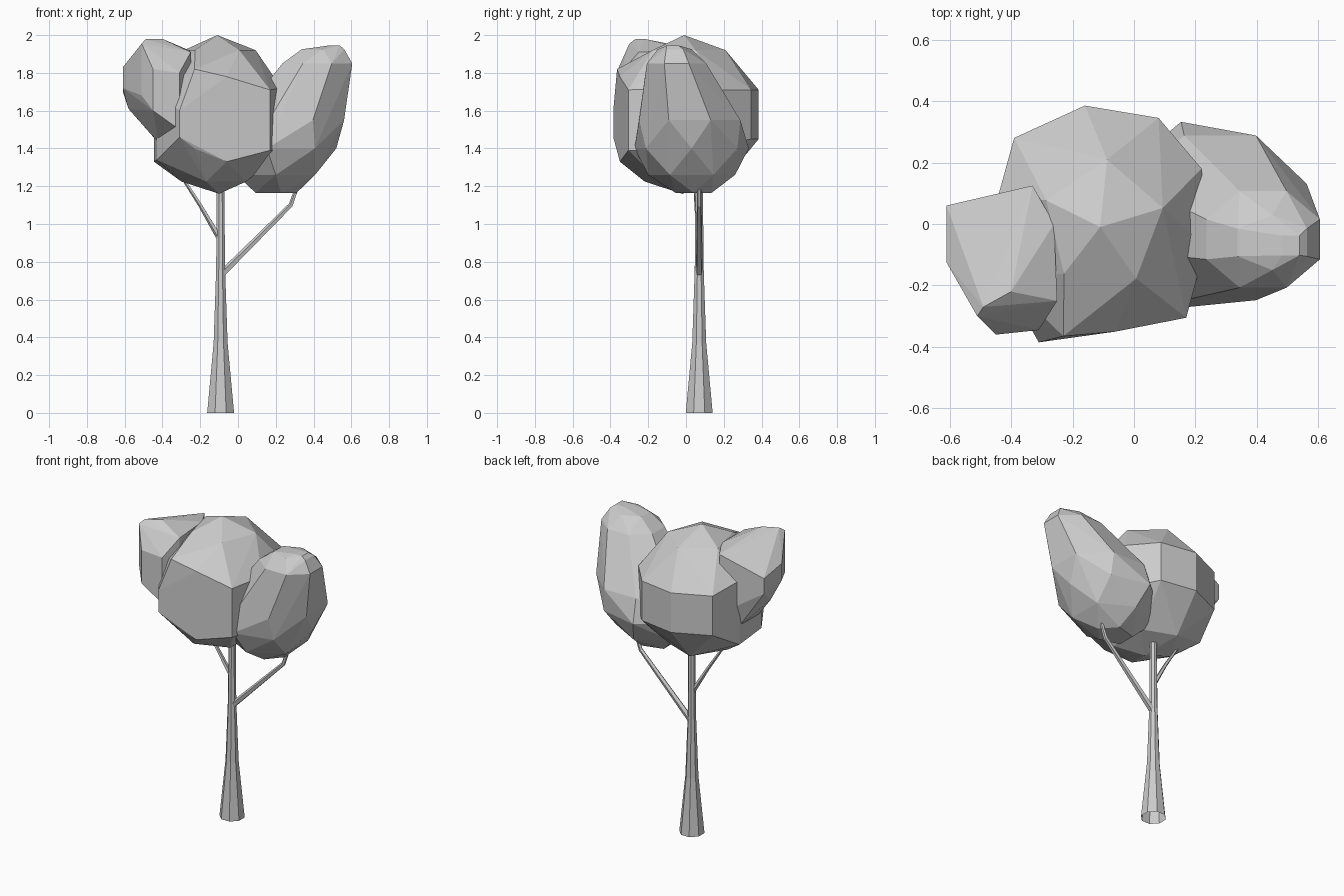
import bpy, bmesh
from math import sin, cos, tau
from mathutils import Vector

if "Cube" in bpy.data.objects:
    bpy.data.objects.remove(bpy.data.objects["Cube"])


def make_object(name, bm):
    bmesh.ops.recalc_face_normals(bm, faces=bm.faces)
    mesh = bpy.data.meshes.new(name)
    bm.to_mesh(mesh)
    bm.free()
    ob = bpy.data.objects.new(name, mesh)
    bpy.context.collection.objects.link(ob)
    return ob


def tube(name, path, sides):
    """Tapered open tube along (x, y, z, radius) points."""
    bm = bmesh.new()
    pts = [Vector(p[:3]) for p in path]
    rings = []
    for i, p in enumerate(pts):
        d = (pts[min(i + 1, len(pts) - 1)] - pts[max(i - 1, 0)]).normalized()
        q = Vector((0, 0, 1)).rotation_difference(d)
        rings.append([bm.verts.new(p + q @ Vector((cos(a), sin(a), 0)) * path[i][3])
                      for a in [tau * (k + .5) / sides for k in range(sides)]])
    for a, b in zip(rings, rings[1:]):
        for k in range(sides):
            j = (k + 1) % sides
            bm.faces.new((a[k], a[j], b[j], b[k]))
    bm.faces.new(rings[-1])
    return make_object(name, bm)


def lobe(name, rings=(), outline=(), tips=()):
    """Faceted foliage: hull of (z, cx, cy, rx, ry, sides, turn) rings,
    an outline of (x, y, z_low, z_high) upright edges, and single tips."""
    bm = bmesh.new()
    for z, cx, cy, rx, ry, n, turn in rings:
        for k in range(n):
            a = tau * (k + turn) / n
            bm.verts.new((cx + rx * cos(a), cy + ry * sin(a), z))
    for x, y, low, high in outline:
        bm.verts.new((x, y, low))
        bm.verts.new((x, y, high))
    for p in tips:
        bm.verts.new(p)
    res = bmesh.ops.convex_hull(bm, input=bm.verts)
    loose = {g for g in res["geom_interior"] if isinstance(g, bmesh.types.BMVert)}
    bmesh.ops.delete(bm, geom=list(loose), context='VERTS')
    bmesh.ops.dissolve_limit(bm, angle_limit=0.06, verts=bm.verts, edges=bm.edges)
    return make_object(name, bm)


# Trunk and branches
tx, ty = -0.092, 0.07
tube("trunk", [(tx, ty, 0, .077), (tx, ty, .37, .040), (tx, ty, .75, .026),
               (tx, ty, 1.0, .023), (tx, ty, 1.24, .022)], 8)
tube("right_branch", [(-.085, .07, .735, .020), (.28, .07, 1.10, .013),
                      (.33, .07, 1.24, .010)], 5)
tube("left_branch", [(-.095, .07, .92, .016), (-.20, .055, 1.10, .011),
                     (-.31, .045, 1.27, .008)], 5)

# Foliage lobes
crown = lobe(
    "crown",
    rings=[(1.92, -.10, .00, .20, .21, 5, .2),
           (1.225, -.11, -.01, .19, .22, 5, .5)],
    outline=[(.17, -.305, 1.39, 1.71), (-.06, -.35, 1.33, 1.78),
             (-.23, -.365, 1.40, 1.82), (-.31, -.385, 1.46, 1.60),
             (-.43, -.17, 1.34, 1.70), (-.445, .08, 1.33, 1.75),
             (-.39, .28, 1.45, 1.71), (-.16, .385, 1.45, 1.71),
             (.08, .345, 1.45, 1.71), (.22, .18, 1.42, 1.71),
             (.23, -.08, 1.38, 1.72)],
    tips=[(-.11, -.01, 2.0), (-.10, -.02, 1.16)])
right_lobe = lobe("right_lobe", [
    (1.945, .51, -.07, .04, .045, 4, .5),
    (1.925, .45, -.06, .13, .09, 6, .5),
    (1.85, .42, -.05, .20, .17, 8, .5),
    (1.55, .28, .02, .305, .29, 8, .5),
    (1.40, .22, .03, .30, .31, 7, 0),
    (1.26, .20, .03, .24, .23, 6, .5),
    (1.165, .19, .04, .12, .10, 5, 0)])
left_lobe = lobe(
    "left_lobe",
    outline=[(-.33, .125, 1.52, 1.91), (-.61, .06, 1.70, 1.80),
             (-.61, -.125, 1.72, 1.83), (-.51, -.30, 1.68, 1.955),
             (-.45, -.36, 1.60, 1.82), (-.31, -.345, 1.50, 1.80),
             (-.25, -.25, 1.60, 1.91), (-.26, 0, 1.60, 1.92)],
    tips=[(-.49, -.27, 1.978), (-.40, -.22, 1.98),
          (-.43, .06, 1.44), (-.58, -.05, 1.61), (-.42, -.15, 1.43)])

# Merge the side lobes into the crown
for part in (right_lobe, left_lobe):
    mod = crown.modifiers.new("merge", 'BOOLEAN')
    mod.operation = 'UNION'
    mod.solver = 'EXACT'
    mod.object = part
    part.hide_render = True
    part.hide_set(True)
